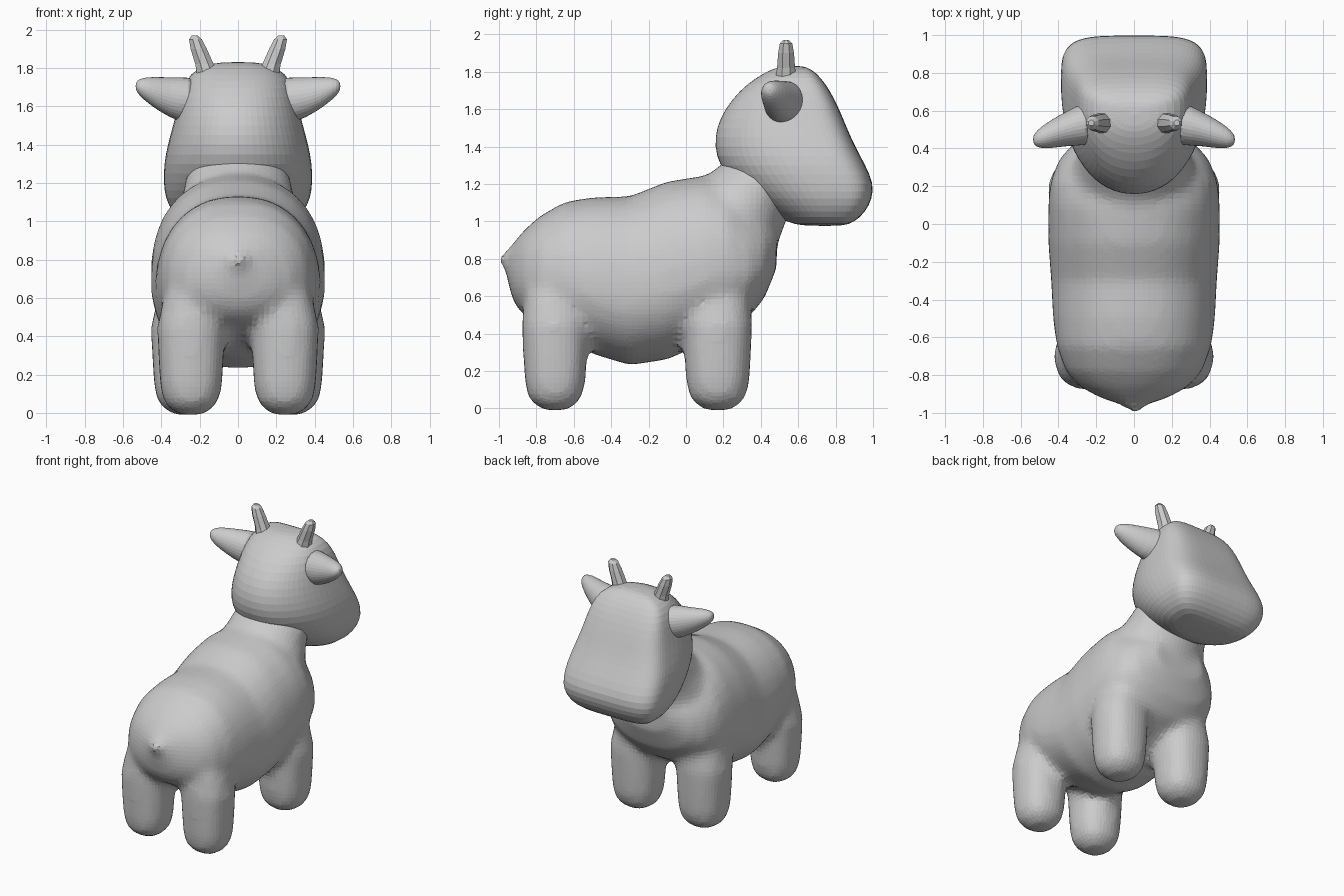
import bpy, bmesh, math
from mathutils import Vector

if "Cube" in bpy.data.objects:
    bpy.data.objects.remove(bpy.data.objects["Cube"])

X, Y, Z = Vector((1, 0, 0)), Vector((0, 1, 0)), Vector((0, 0, 1))


def ring(c, u, v, ru, vp, vn=None, ep=2.0, en=2.0, n=24):
    """Superellipse ring; the +v and -v halves may differ in radius and exponent."""
    vn = vp if vn is None else vn
    pts = []
    for i in range(n):
        a = 2 * math.pi * (i + 0.5) / n
        ca, sa = math.cos(a), math.sin(a)
        e, r = (ep, vp) if sa > 0 else (en, vn)
        pts.append(Vector(c) + u * (ru * math.copysign(abs(ca) ** (2 / e), ca))
                   + v * (r * math.copysign(abs(sa) ** (2 / e), sa)))
    return pts


def make(name, lofts):
    """One object from one or more closed lofts (each a list of rings)."""
    bm = bmesh.new()
    for rings in lofts:
        rows = [[bm.verts.new(p) for p in r] for r in rings]
        for a, b in zip(rows, rows[1:]):
            for i in range(len(a)):
                j = (i + 1) % len(a)
                bm.faces.new((a[i], a[j], b[j], b[i]))
        bm.faces.new(rows[0])
        bm.faces.new(rows[-1])
    bmesh.ops.recalc_face_normals(bm, faces=bm.faces)
    me = bpy.data.meshes.new(name)
    bm.to_mesh(me)
    bm.free()
    ob = bpy.data.objects.new(name, me)
    bpy.context.collection.objects.link(ob)
    return ob


# Torso: y, underside z, top z, half width
torso = []
for y, lo, hi, w in [(-.96, .70, .83, .06), (-.92, .56, .89, .18), (-.86, .49, .96, .29),
                     (-.78, .45, 1.03, .36), (-.65, .38, 1.105, .41), (-.5, .29, 1.13, .43),
                     (-.3, .23, 1.135, .44), (-.1, .26, 1.215, .455), (.1, .35, 1.245, .455),
                     (.22, .42, 1.21, .445), (.34, .49, 1.10, .40), (.42, .59, 1.05, .33),
                     (.485, .75, 1.0, .2)]:
    mid = lo + .42 * (hi - lo)
    torso.append(ring((0, y, mid), X, Z, w, hi - mid, mid - lo, 2.25, 2.1, 32))

# Neck, leaning forward
lean = Vector((0, .79, -.61))
neck = [ring((0, y, z), X, lean, w, d, n=32) for y, z, w, d in
        [(.12, .80, .40, .36), (.25, 1.0, .34, .28), (.34, 1.13, .29, .24), (.42, 1.24, .27, .2)]]

# Tail stub
tail = [ring((0, y, z), X, Z, w, h, n=12) for y, z, w, h in
        [(-.85, .80, .2, .13), (-.95, .80, .07, .055), (-1.01, .79, .02, .02)]]


# Legs: z, radius factor, inward shift
def leg(side, x, y, r):
    return [ring((side * (x - dx), y, z), X, Y, r * k, r * k, ep=2.3, en=2.3) for z, k, dx in
            [(-.012, .3, 0), (.01, .6, 0), (.06, .86, 0), (.14, .97, 0), (.28, 1.02, 0),
             (.45, 1.06, 0), (.6, .98, .02), (.8, .7, .06)]]


legs = [leg(s, x, y, r) for s in (1, -1) for x, y, r in [(.245, -.70, .168), (.27, .17, .175)]]

body = make("body_and_legs", [torso, neck, tail] + legs)
rm = body.modifiers.new("blend", 'REMESH')
rm.mode = 'VOXEL'
rm.voxel_size = .03
sm = body.modifiers.new("soften", 'SMOOTH')
sm.factor = .5
sm.iterations = 9

# Head: z, back y, front y, half width; round at the back, boxy at the face
head_rings = []
for z, back, front, w in [(.975, .62, .84, .20), (.995, .54, .90, .29), (1.05, .45, .96, .345),
                          (1.12, .35, .995, .38), (1.2, .255, 1.005, .39), (1.3, .175, .96, .388),
                          (1.4, .15, .905, .368), (1.5, .16, .86, .34), (1.6, .205, .82, .315),
                          (1.7, .285, .77, .29), (1.77, .375, .72, .25), (1.815, .46, .67, .18),
                          (1.832, .52, .62, .08)]:
    mid = back + .66 * (front - back)
    head_rings.append(ring((0, mid, z), X, Y, w, front - mid, mid - back, 4, 2.1, 32))
head = make("head", [head_rings])
head.modifiers.new("round", 'SUBSURF').levels = 1

# Ears and horns, one pair each
for s, side in ((1, "right"), (-1, "left")):
    ear = make("ear_" + side, [[ring((s * x, y, z), Y, Z, ry, rz, n=16) for x, y, z, ry, rz in
               [(.2, .54, 1.63, .13, .13), (.31, .52, 1.635, .105, .118), (.40, .49, 1.66, .085, .095),
                (.47, .465, 1.685, .068, .07), (.515, .45, 1.70, .045, .045), (.535, .447, 1.705, .02, .02)]]])
    ear.modifiers.new("round", 'SUBSURF').levels = 1
    make("horn_" + side, [[ring((s * x, y, z), X, Y, r, r, n=8) for x, y, z, r in
         [(.15, .535, 1.74, .065), (.175, .535, 1.82, .052), (.205, .535, 1.90, .046),
          (.222, .535, 1.95, .036), (.226, .535, 1.97, .016)]]])
